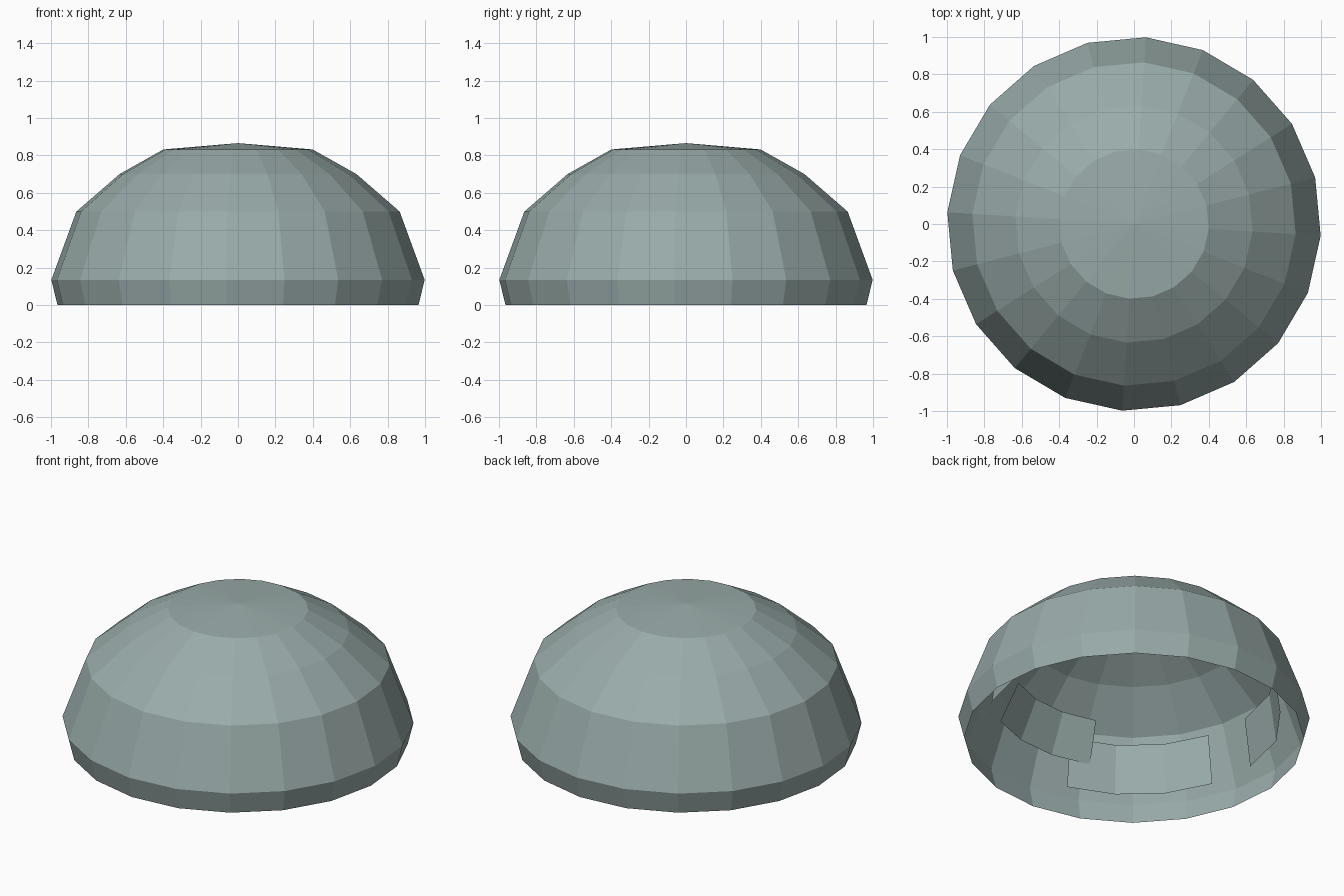
import bpy, bmesh, math

if "Cube" in bpy.data.objects:
    bpy.data.objects.remove(bpy.data.objects["Cube"])

SIDES = 20
TURN = 86.4

mat = bpy.data.materials.new("grey green")
mat.diffuse_color = (0.32, 0.41, 0.40, 1)
mat.use_nodes = True
mat.node_tree.nodes["Principled BSDF"].inputs["Base Color"].default_value = mat.diffuse_color


def point(r, deg, z):
    a = math.radians(deg)
    return (r * math.cos(a), r * math.sin(a), z)


def finish(name, bm):
    mesh = bpy.data.meshes.new(name)
    bm.to_mesh(mesh)
    bm.free()
    mesh.materials.append(mat)
    obj = bpy.data.objects.new(name, mesh)
    bpy.context.collection.objects.link(obj)


def dome(name, profile, apex):
    """Open-bottomed faceted dome from (radius, height) rings and a top point."""
    bm = bmesh.new()
    rings = [[bm.verts.new(point(r, TURN + i * 360 / SIDES, z)) for i in range(SIDES)]
             for r, z in profile]
    top = bm.verts.new((0, 0, apex))
    for i in range(SIDES):
        j = (i + 1) % SIDES
        for a, b in zip(rings, rings[1:]):
            bm.faces.new((a[i], a[j], b[j], b[i]))
        bm.faces.new((rings[-1][i], rings[-1][j], top))
    finish(name, bm)


def panel(name, start, end, steps, low, high):
    """Curved strip facing inward, between two (radius, height) levels."""
    bm = bmesh.new()
    angles = [start + (end - start) * i / steps for i in range(steps + 1)]
    lower = [bm.verts.new(point(low[0], a, low[1])) for a in angles]
    upper = [bm.verts.new(point(high[0], a, high[1])) for a in angles]
    for i in range(steps):
        bm.faces.new((lower[i], upper[i], upper[i + 1], lower[i + 1]))
    finish(name, bm)


# Outer shell, with the lower band tucked in towards the rim
dome("outer_shell", [(0.967, 0), (1.0, 0.135), (0.866, 0.5),
                     (0.635, 0.70), (0.40, 0.832)], 0.866)

# Lining panels inside, repeated on opposite sides
for n in range(2):
    t = 180 * n
    panel(f"wide_lining_{n + 1}", 198 + t, 257 + t, 3, (0.84, 0.11), (0.80, 0.41))
    panel(f"narrow_lining_{n + 1}", 133 + t, 178 + t, 2, (0.84, 0.11), (0.80, 0.41))
    panel(f"upper_lining_{n + 1}", 248 + t, 300 + t, 3, (0.81, 0.27), (0.70, 0.50))
